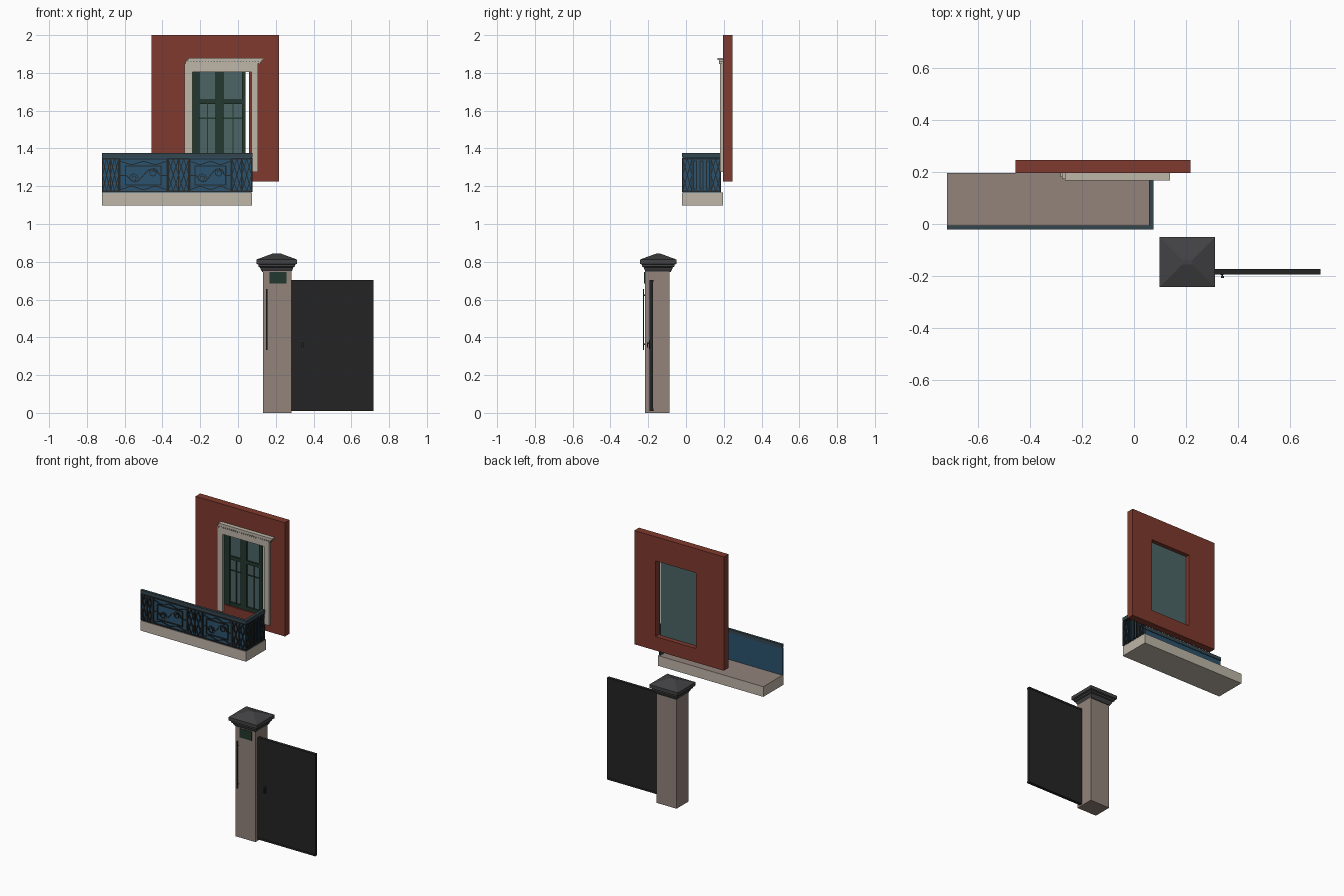
import bpy, bmesh, math
from mathutils import Vector

cube = bpy.data.objects.get("Cube")
if cube:
    bpy.data.objects.remove(cube, do_unlink=True)


def material(name, *rgb):
    lin = [((c / 255 + 0.055) / 1.055) ** 2.4 for c in rgb] + [1]
    m = bpy.data.materials.new(name)
    m.use_nodes = True
    m.diffuse_color = lin
    m.node_tree.nodes["Principled BSDF"].inputs["Base Color"].default_value = lin
    return m


RED = material("brick red", 127, 58, 46)
CREAM = material("cream stone", 190, 182, 168)
STONE = material("brown stone", 146, 131, 122)
BLUE = material("railing blue", 42, 82, 110)
IRON = material("dark iron", 36, 40, 42)
SLATE = material("slate rail", 52, 70, 78)
GLASS = material("window glass", 76, 101, 101)
GREEN = material("dark green", 34, 56, 46)
CAP = material("charcoal", 66, 66, 68)
BLACK = material("gate black", 36, 36, 36)


def finish(name, bm, *mats):
    bmesh.ops.recalc_face_normals(bm, faces=bm.faces)
    me = bpy.data.meshes.new(name)
    bm.to_mesh(me)
    bm.free()
    for m in mats:
        me.materials.append(m)
    ob = bpy.data.objects.new(name, me)
    bpy.context.scene.collection.objects.link(ob)
    return ob


def add_box(bm, x, y, z):
    verts = bmesh.ops.create_cube(bm, size=1)["verts"]
    for v in verts:
        v.co = [r[0] if c < 0 else r[1] for c, r in zip(v.co, (x, y, z))]


def boxes(name, mat, *specs):
    bm = bmesh.new()
    for s in specs:
        add_box(bm, *s)
    return finish(name, bm, mat)


def loft(bm, rings, closed=False):
    loops = [[bm.verts.new(p) for p in r] for r in rings]
    pairs = list(zip(loops, loops[1:]))
    if closed:
        pairs.append((loops[-1], loops[0]))
    else:
        bm.faces.new(loops[0])
        bm.faces.new(loops[-1])
    for a, b in pairs:
        for i in range(len(a)):
            j = (i + 1) % len(a)
            bm.faces.new((a[i], a[j], b[j], b[i]))


def rect_xz(x, y, z):
    return [(x[0], y, z[0]), (x[1], y, z[0]), (x[1], y, z[1]), (x[0], y, z[1])]


# Wall slab with a window opening
bm = bmesh.new()
outer, hole = ((-0.457, 0.217), (1.225, 2.0)), ((-0.248, 0.057), (1.32, 1.835))
loft(bm, [rect_xz(r[0], y, r[1]) for r, y in
          ((outer, 0.196), (hole, 0.196), (hole, 0.246), (outer, 0.246))], closed=True)
finish("wall", bm, RED)

# Window: a pane with frame and glazing bars on its front
boxes("window_pane", GLASS, ((-0.248, 0.04), (0.213, 0.217), (1.322, 1.835)))
FY = (0.2, 0.213)
boxes("window_frame", GREEN,
      ((-0.248, -0.204), FY, (1.322, 1.835)),
      ((-0.12, -0.077), FY, (1.322, 1.835)),
      ((0.02, 0.04), FY, (1.322, 1.835)),
      ((-0.248, 0.04), (0.203, 0.213), (1.636, 1.66)),
      ((-0.248, 0.04), (0.203, 0.213), (1.322, 1.345)),
      ((-0.248, 0.04), (0.203, 0.213), (1.805, 1.835)))
boxes("glazing_bars", GREEN,
      ((-0.204, 0.02), (0.208, 0.213), (1.557, 1.564)),
      *[((x, x + 0.006), (0.208, 0.213), (1.345, 1.636)) for x in (-0.164, -0.03)])

# Window surround, dentils and cornice
boxes("window_surround", CREAM,
      ((-0.283, -0.241), (0.18, 0.196), (1.275, 1.805)),
      ((0.071, 0.106), (0.18, 0.196), (1.275, 1.805)),
      ((-0.283, 0.106), (0.18, 0.196), (1.805, 1.85)))
boxes("dentils", CREAM, ((-0.277, 0.112), (0.182, 0.196), (1.85, 1.862)),
      *[((-0.277 + i * 0.0155, -0.268 + i * 0.0155), (0.175, 0.19), (1.847, 1.862))
        for i in range(26)])
boxes("cornice", CREAM,
      ((-0.272, 0.128), (0.174, 0.196), (1.858, 1.867)),
      ((-0.265, 0.138), (0.168, 0.196), (1.867, 1.88)))

# Balcony slab, with its floor a different stone
slab = boxes("balcony_slab", CREAM, ((-0.72, 0.075), (-0.021, 0.196), (1.098, 1.167)))
slab.data.materials.append(STONE)
for f in slab.data.polygons:
    f.material_index = int(f.normal.z > 0.9)

# Railing sheets and handrail
Z0, Z1 = 1.165, 1.352
boxes("railing_front_sheet", BLUE, ((-0.72, 0.07), (-0.015, -0.009), (Z0, Z1)))
boxes("railing_side_sheet", BLUE, ((0.062, 0.068), (-0.015, 0.185), (1.15, Z1)))
boxes("handrail", SLATE,
      ((-0.72, 0.076), (-0.022, -0.005), (Z1, 1.376)),
      ((0.058, 0.076), (-0.005, 0.185), (Z1, 1.376)))


def front(u, v, d):
    return Vector((u, -0.015 - d, v))


def side(u, v, d):
    return Vector((0.068 + d, u, v))


def strip(bm, plane, path, w=0.005, depth=0.006):
    """Flat iron bar along a path of (u, v) points."""
    for a, b in zip(path, path[1:]):
        a, b = Vector(a), Vector(b)
        t = (b - a).normalized() * w / 2
        n = Vector((-t.y, t.x))
        ends = (a - t - n, a - t + n, b + t + n, b + t - n)
        loft(bm, [[plane(p.x, p.y, d) for p in ends] for d in (0, depth)])


def rectangle(bm, plane, u0, u1, v0, v1, w=0.005):
    strip(bm, plane, [(u0, v0), (u1, v0), (u1, v1), (u0, v1), (u0, v0)], w)


def lattice(bm, plane, u0, u1, v0, v1):
    """Post bay with crossed bars and a centre diamond."""
    rectangle(bm, plane, u0, u1, v0, v1, 0.007)
    m, h = (u0 + u1) / 2, (v0 + v1) / 2
    strip(bm, plane, [(u0, v0), (u1, v1)])
    strip(bm, plane, [(u0, v1), (u1, v0)])
    strip(bm, plane, [(m, v0), (u1, h), (m, v1), (u0, h), (m, v0)], 0.004)


def scroll_panel(bm, plane, u0, u1):
    """Framed bay with waved bars and a central scroll."""
    m, hw, h = (u0 + u1) / 2, (u1 - u0) / 2, 1.257
    rectangle(bm, plane, u0, u1, B0, B1, 0.006)
    rectangle(bm, plane, m - hw * 0.75, m + hw * 0.75, h - 0.05, h + 0.05, 0.006)
    ts = [i / 8 - 1 for i in range(17)]
    for s in (1, -1):
        strip(bm, plane, [(m + t * hw, h + s * (0.066 + 0.008 * math.cos(t * 6.3))) for t in ts])
        strip(bm, plane, [(m + s * hw * 0.42 + 0.026 * (1 - k / 20) * math.cos(k * 0.7),
                           h + s * 0.014 + 0.026 * (1 - k / 20) * math.sin(k * 0.7))
                          for k in range(14)], 0.004)
        strip(bm, plane, [(m + s * hw * 0.75, h), (m + s * hw, h)])
    strip(bm, plane, [(m + t * hw * 0.7, h + 0.034 * math.sin(t * 3.1)) for t in ts])


# Ironwork on the front and side of the railing
B0, B1 = 1.173, 1.345
bm = bmesh.new()
for a, b in ((-0.717, -0.675), (-0.675, -0.632), (-0.37, -0.315), (-0.315, -0.26),
             (-0.032, 0.02), (0.02, 0.072)):
    lattice(bm, front, a, b, B0, B1)
scroll_panel(bm, front, -0.626, -0.376)
scroll_panel(bm, front, -0.254, -0.038)
finish("front_ironwork", bm, IRON)

bm = bmesh.new()
for a, b in ((-0.018, 0.032), (0.132, 0.182)):
    lattice(bm, side, a, b, B0, B1)
for u in (0.048, 0.082, 0.116):
    rectangle(bm, side, u - 0.008, u + 0.008, B0 + 0.012, B1 - 0.012)
for v in (B0, B1):
    strip(bm, side, [(0.032, v), (0.132, v)], 0.007)
finish("side_ironwork", bm, IRON)

# Gate pillar with a stepped, pyramid-topped cap
boxes("pillar", STONE, ((0.132, 0.283), (-0.217, -0.087), (0, 0.75)))
bm = bmesh.new()
profile = ((0.076, 0.745), (0.084, 0.758), (0.088, 0.77), (0.096, 0.774), (0.096, 0.785),
           (0.107, 0.789), (0.107, 0.812), (0.02, 0.844))
loft(bm, [[(0.205 + sx * h, -0.147 + sy * (h - 0.011), z)
           for sx, sy in ((-1, -1), (1, -1), (1, 1), (-1, 1))] for h, z in profile])
finish("pillar_cap", bm, CAP)

# Plain sign plate and a long pull bar on the pillar
boxes("sign_plate", GREEN, ((0.167, 0.257), (-0.222, -0.216), (0.684, 0.745)))
boxes("pull_bar", IRON, ((0.149, 0.155), (-0.228, -0.222), (0.333, 0.656)),
      *[((0.149, 0.155), (-0.224, -0.216), (z, z + 0.008)) for z in (0.36, 0.62)])

# Gate leaf with a small handle
boxes("gate", BLACK, ((0.283, 0.717), (-0.192, -0.175), (0.01, 0.704)))
boxes("gate_edges", BLACK,
      *[((0.283, 0.717), (-0.194, -0.173), (z, z + 0.012)) for z in (0.01, 0.692)])
boxes("gate_handle", IRON,
      ((0.333, 0.345), (-0.196, -0.19), (0.338, 0.382)),
      ((0.336, 0.342), (-0.207, -0.192), (0.364, 0.372)),
      ((0.334, 0.346), (-0.207, -0.201), (0.345, 0.372)))
